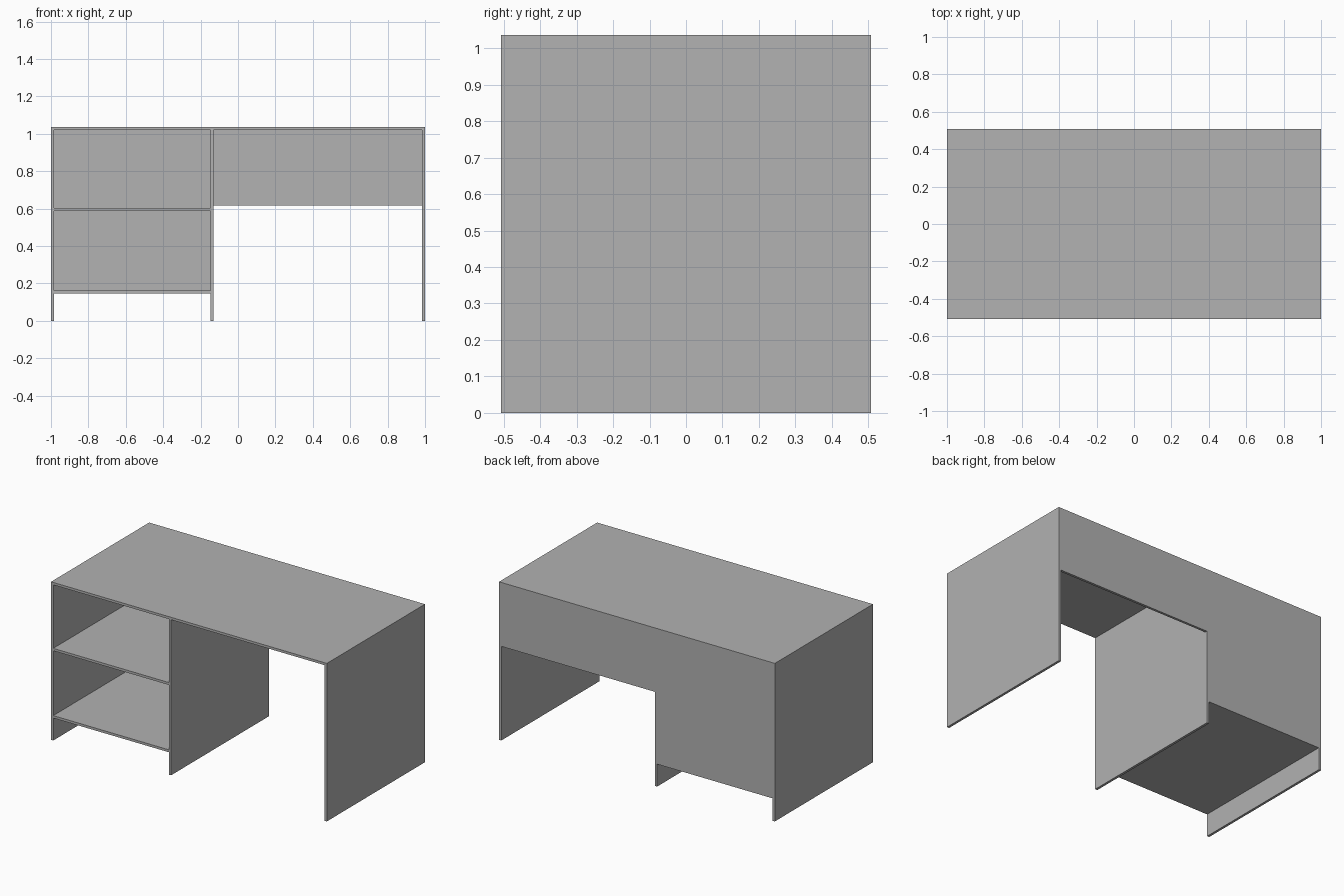
import bpy
import bmesh
from mathutils import Vector

cube = bpy.data.objects.get("Cube")
if cube:
    bpy.data.objects.remove(cube, do_unlink=True)

grey = bpy.data.materials.new("plain grey")
grey.use_nodes = True
colour = (0.445, 0.445, 0.445, 1)
grey.diffuse_color = colour
grey.node_tree.nodes["Principled BSDF"].inputs["Base Color"].default_value = colour


def board(name, x, y, z):
    """Flat board spanning the given (low, high) ranges."""
    low, high = (Vector(c) for c in zip(x, y, z))
    bm = bmesh.new()
    bmesh.ops.create_cube(bm, size=1)
    bmesh.ops.scale(bm, vec=high - low, verts=bm.verts)
    bmesh.ops.translate(bm, vec=(low + high) / 2, verts=bm.verts)
    mesh = bpy.data.meshes.new(name)
    bm.to_mesh(mesh)
    bm.free()
    mesh.materials.append(grey)
    obj = bpy.data.objects.new(name, mesh)
    bpy.context.collection.objects.link(obj)


T = 0.016            # board thickness
W, D, H = 1.0, 0.508, 1.036
under = H - T        # underside of the desktop
divider = -0.146     # right face of the divider
depth = (-D, D)
inner = (-D, D - T)  # depth in front of the back panels
back = (D - T, D)
bay = (-W + T, divider)

# Desktop and upright panels
board("desktop", (-W, W), depth, (under, H))
for name, x in (("right_side", -W), ("divider", divider), ("left_side", W - T)):
    board(name, (x, x + T), depth, (0, under))

# Shelves in the right bay
for name, z in (("lower_shelf", 0.147), ("middle_shelf", 0.588)):
    board(name, bay, inner, (z, z + T))

# Back panels: storage bay and knee space
board("bay_back", bay, back, (0.147, under))
board("modesty_panel", (divider + T, W - T), back, (0.617, under))
